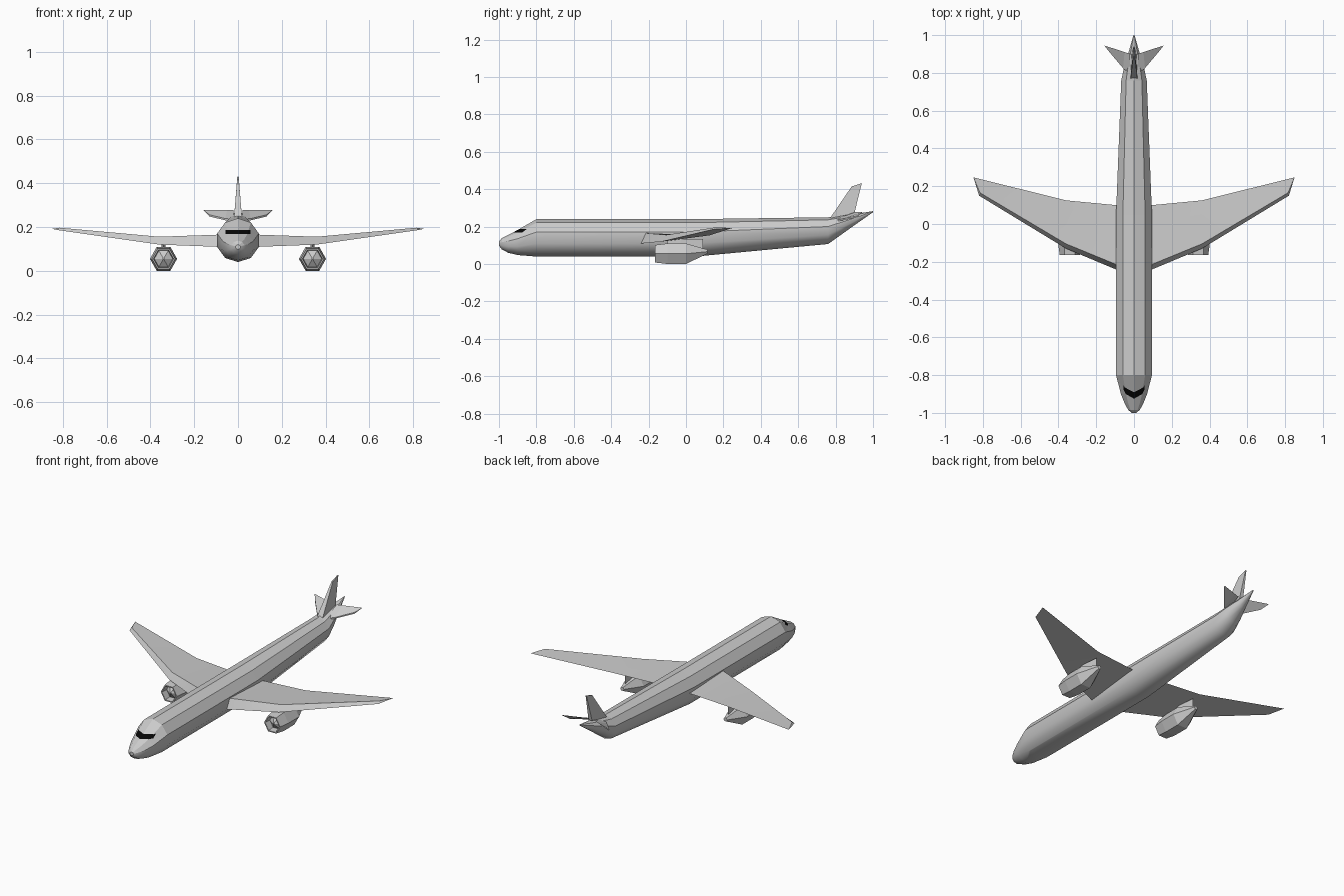
import bpy, bmesh
from math import sin, cos, radians
from mathutils import Vector

if "Cube" in bpy.data.objects:
    bpy.data.objects.remove(bpy.data.objects["Cube"], do_unlink=True)


def material(name, rgb):
    m = bpy.data.materials.new(name)
    m.use_nodes = True
    m.diffuse_color = (*rgb, 1)
    m.node_tree.nodes["Principled BSDF"].inputs["Base Color"].default_value = (*rgb, 1)
    return m


GREY = material("light grey", (0.6, 0.6, 0.6))
BLACK = material("window black", (0.002, 0.002, 0.002))


def finish(bm, name):
    """Turn a bmesh into a named object."""
    bmesh.ops.recalc_face_normals(bm, faces=bm.faces)
    mesh = bpy.data.meshes.new(name)
    bm.to_mesh(mesh)
    bm.free()
    mesh.materials.append(GREY)
    mesh.materials.append(BLACK)
    ob = bpy.data.objects.new(name, mesh)
    bpy.context.collection.objects.link(ob)
    return ob


def loft(sections):
    """Skin a row of equal-sized loops and cap both ends."""
    bm = bmesh.new()
    rings = [[bm.verts.new(p) for p in s] for s in sections]
    n = len(rings[0])
    for a, b in zip(rings, rings[1:]):
        for k in range(n):
            bm.faces.new((a[k], a[(k + 1) % n], b[(k + 1) % n], b[k]))
    bm.faces.new(rings[0])
    bm.faces.new(rings[-1])
    return bm


def ring(sides, x, y, z, rx, rz, turn=0):
    angles = [radians(turn + 360 * k / sides) for k in range(sides)]
    return [(x + rx * sin(a), y, z + rz * cos(a)) for a in angles]


def mirrored(points, side):
    return [(side * x, y, z) for x, y, z in points]


# Fuselage: ten-sided stations of y, half width, top, bottom
stations = [
    (-1.0, 0.012, 0.12, 0.098), (-0.985, 0.032, 0.138, 0.078),
    (-0.95, 0.052, 0.156, 0.06), (-0.9, 0.073, 0.182, 0.048),
    (-0.8, 0.1, 0.24, 0.04), (0.05, 0.1, 0.24, 0.04),
    (0.76, 0.071, 0.25, 0.107), (0.83, 0.055, 0.258, 0.157),
    (0.91, 0.03, 0.268, 0.214), (1.0, 0.003, 0.283, 0.277)]
bm = loft([ring(10, 0, y, (t + b) / 2, r, (t - b) / 2) for y, r, t, b in stations])

# Smooth belly, crisp facets on the upper surface
bmesh.ops.recalc_face_normals(bm, faces=bm.faces)
for f in bm.faces:
    f.smooth = f.normal.z < 0.3 and abs(f.normal.y) < 0.95
for e in bm.edges:
    e.smooth = all(f.smooth for f in e.link_faces)

# Cockpit window band cut into the nose
LOW, HIGH, HALF = 0.169, 0.187, 0.056
for co, no in [((0, 0, LOW), (0, 0, 1)), ((0, 0, HIGH), (0, 0, 1)),
               ((HALF, 0, 0), (1, 0, 0)), ((-HALF, 0, 0), (1, 0, 0))]:
    faces = [f for f in bm.faces if f.calc_center_median().y < -0.8]
    geom = faces + list({e for f in faces for e in f.edges}) + list({v for f in faces for v in f.verts})
    bmesh.ops.bisect_plane(bm, geom=geom, plane_co=co, plane_no=no)
for f in bm.faces:
    c = f.calc_center_median()
    if c.y < -0.8 and LOW < c.z < HIGH and abs(c.x) < HALF:
        f.material_index = 1
finish(bm, "fuselage")

# Wing sections: lower leading edge, upper leading edge, trailing edge
wing = [
    [(0.05, -0.262, 0.108), (0.05, -0.235, 0.167), (0.05, 0.096, 0.15)],
    [(0.097, -0.24, 0.11), (0.097, -0.213, 0.165), (0.097, 0.1, 0.15)],
    [(0.36, -0.13, 0.12), (0.36, -0.105, 0.156), (0.36, 0.125, 0.153)],
    [(0.82, 0.15, 0.186), (0.815, 0.165, 0.197), (0.85, 0.247, 0.192)]]

# Stabiliser sections: leading edge then trailing edge
stabiliser = [[(0.02, 0.79, 0.232), (0.02, 0.9, 0.277)],
              [(0.058, 0.825, 0.235), (0.05, 0.91, 0.277)],
              [(0.13, 0.91, 0.252), (0.157, 0.945, 0.277)]]

# Engine stations of y, radius; the first three form the intake and hub
engine = [(-0.15, 0.004), (-0.125, 0.042), (-0.165, 0.046), (-0.165, 0.053),
          (-0.1, 0.062), (0.0, 0.062), (0.115, 0.012)]

for side, label in ((1, "left"), (-1, "right")):
    bm = loft([mirrored(s, side) for s in wing])
    for f in bm.faces:
        f.smooth = True
    ob = finish(bm, label + "_wing")
    bpy.ops.object.select_all(action='DESELECT')
    ob.select_set(True)
    bpy.context.view_layer.objects.active = ob
    bpy.ops.object.shade_smooth_by_angle(angle=radians(25))

    lift = Vector((0, 0, 0.004))
    finish(loft([mirrored([Vector(a) - lift, Vector(a) + lift, Vector(b)], side)
                 for a, b in stabiliser]), label + "_stabiliser")

    finish(loft([ring(6, side * 0.34, y, 0.055 + max(0, y) * 0.1, r, r * 1.02, 30)
                 for y, r in engine]), label + "_engine")

    finish(loft([[(side * (0.34 + dx), y, z) for dx, y in
                  ((0, -0.1), (0.01, -0.03), (0, 0.09), (-0.01, -0.03))]
                 for z in (0.08, 0.135)]), label + "_pylon")

# Tail fin: wedge outline narrowing to the tip
fin = [(0.77, 0.245, 0.018), (0.886, 0.415, 0.004), (0.94, 0.432, 0.003), (0.9, 0.27, 0.012)]
finish(loft([[(s * w, y, z) for y, z, w in fin] for s in (-1, 1)]), "tail_fin")
